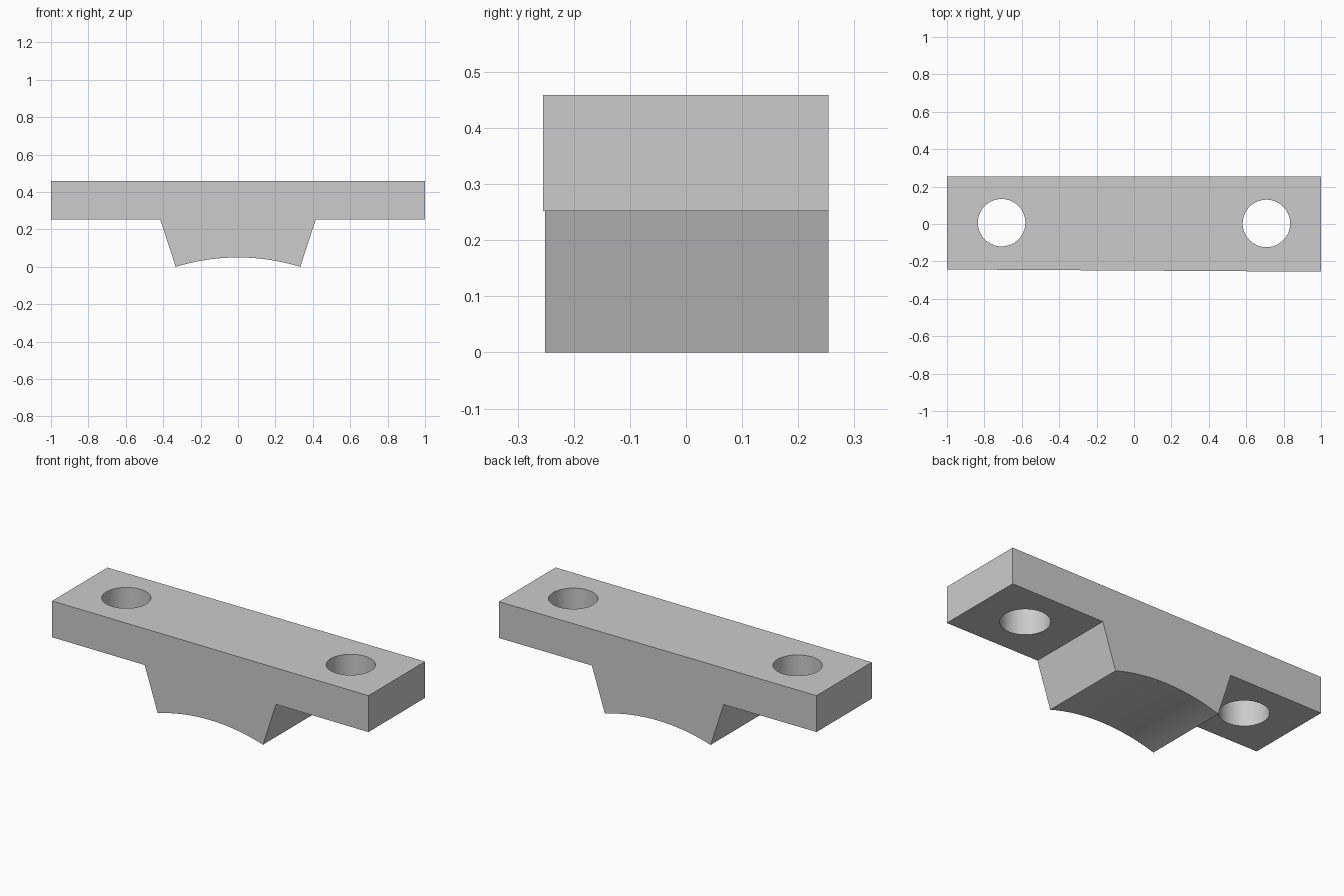
import bpy, bmesh, math

old = bpy.data.objects.get("Cube")
if old:
    bpy.data.objects.remove(old, do_unlink=True)

BACK = 0.254
TOP, LEDGE = 0.459, 0.252

grey = bpy.data.materials.new("plain grey")
grey.use_nodes = True
colour = (0.6, 0.6, 0.6, 1)
grey.diffuse_color = colour
grey.node_tree.nodes["Principled BSDF"].inputs["Base Color"].default_value = colour


def front_y(x):
    """The front face runs very slightly out of square."""
    return -0.249 - 0.006 * x


def make_object(name, bm):
    bmesh.ops.recalc_face_normals(bm, faces=bm.faces)
    mesh = bpy.data.meshes.new(name)
    bm.to_mesh(mesh)
    bm.free()
    mesh.materials.append(grey)
    obj = bpy.data.objects.new(name, mesh)
    bpy.context.collection.objects.link(obj)
    return obj


# Clamp profile: flat bar, tapered foot, shallow arched saddle underneath
half_span, rise, steps = 0.333, 0.05, 24
radius = (half_span ** 2 + rise ** 2) / (2 * rise)
half_angle = math.asin(half_span / radius)
arc = []
for i in range(steps + 1):
    a = half_angle * (2 * i / steps - 1)
    arc.append((radius * math.sin(a), rise - radius * (1 - math.cos(a))))
profile = [(-1, TOP), (-1, LEDGE), (-0.415, LEDGE)] + arc
profile += [(0.415, LEDGE), (1, LEDGE), (1, TOP)]

bm = bmesh.new()
front = [bm.verts.new((x, front_y(x), z)) for x, z in profile]
back = [bm.verts.new((x, BACK, z)) for x, z in profile]
bm.faces.new(front)
bm.faces.new(back)
for i in range(len(profile)):
    j = (i + 1) % len(profile)
    bm.faces.new((front[i], front[j], back[j], back[i]))
clamp = make_object("clamp_bar", bm)

# Bolt holes through both ends
for side, x, y in (("right", -0.708, 0.007), ("left", 0.708, 0.003)):
    bm = bmesh.new()
    bmesh.ops.create_cone(bm, cap_ends=True, segments=64, radius1=0.127,
                          radius2=0.127, depth=1)
    bmesh.ops.translate(bm, verts=bm.verts, vec=(x, y, LEDGE))
    cutter = make_object(side + "_hole_cutter", bm)
    cutter.hide_render = True
    cutter.hide_set(True)
    cut = clamp.modifiers.new(side + "_bolt_hole", 'BOOLEAN')
    cut.operation = 'DIFFERENCE'
    cut.solver = 'EXACT'
    cut.object = cutter

# Bake the holes, then smooth the curved walls only
bpy.context.view_layer.objects.active = clamp
clamp.select_set(True)
for name in [m.name for m in clamp.modifiers]:
    bpy.ops.object.modifier_apply(modifier=name)
for obj in [o for o in bpy.data.objects if o.name.endswith("_hole_cutter")]:
    bpy.data.objects.remove(obj, do_unlink=True)
bpy.ops.object.shade_smooth_by_angle(angle=math.radians(20))
